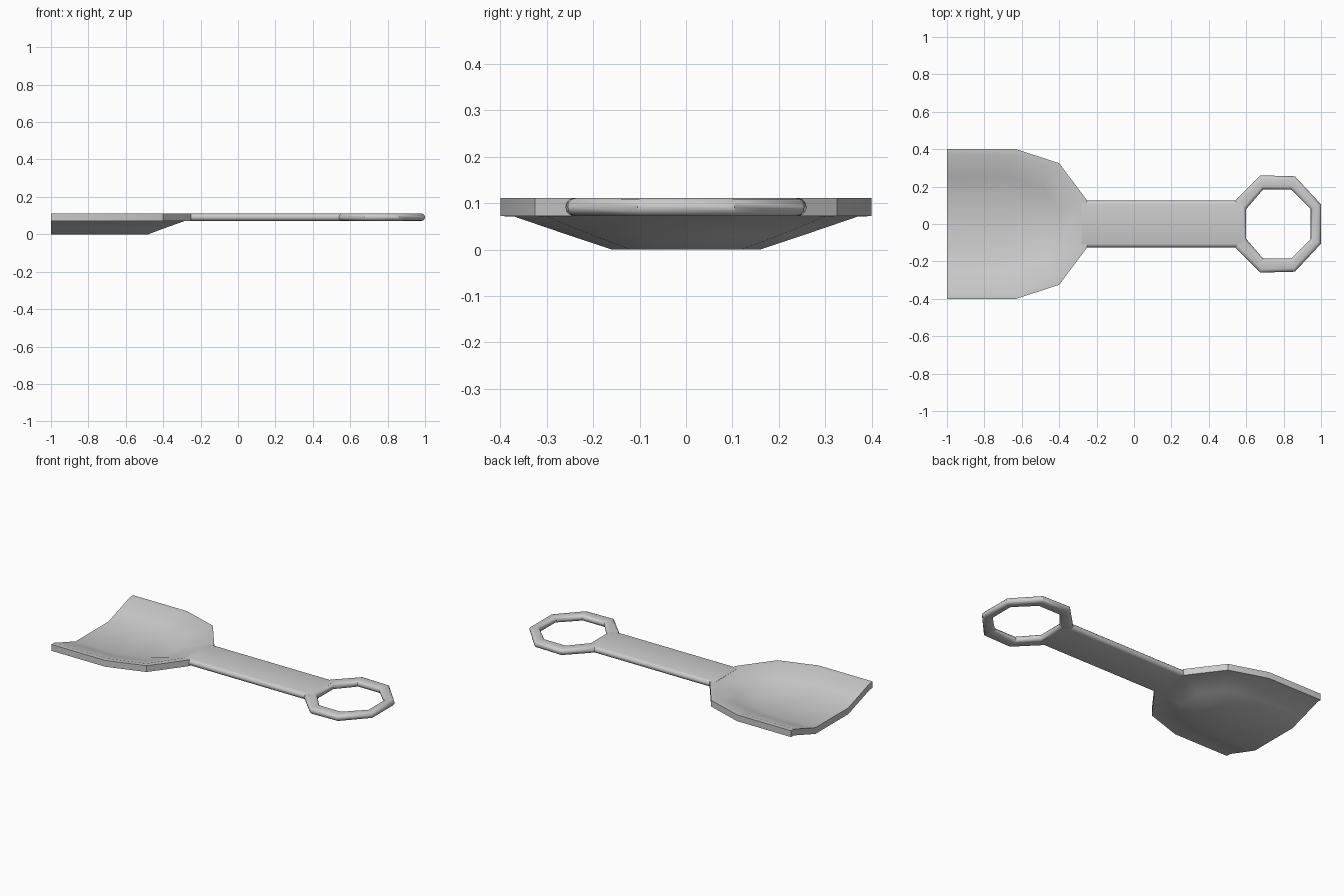
import bpy, bmesh, math
from mathutils import Vector

if "Cube" in bpy.data.objects:
    bpy.data.objects.remove(bpy.data.objects["Cube"])

Z_MID, R = 0.0915, 0.0195


def finish(bm, name, angle):
    bmesh.ops.recalc_face_normals(bm, faces=bm.faces)
    mesh = bpy.data.meshes.new(name)
    bm.to_mesh(mesh)
    bm.free()
    ob = bpy.data.objects.new(name, mesh)
    bpy.context.collection.objects.link(ob)
    bpy.ops.object.select_all(action='DESELECT')
    ob.select_set(True)
    bpy.context.view_layer.objects.active = ob
    bpy.ops.object.shade_smooth_by_angle(angle=math.radians(angle))
    return ob


def mirrored(half):
    return half + [(x, -y) for x, y in reversed(half)]


def rounded_loft(name, pairs, closed):
    """Sweep a flat bar with half-round edges between pairs of plan points."""
    bm = bmesh.new()
    loops = []
    for a, b in pairs:
        a, b = Vector(a), Vector(b)
        d = (b - a).normalized()
        loop = []
        for centre, start in ((b - d * R, -90), (a + d * R, 90)):
            for k in range(7):
                t = math.radians(start + 30 * k)
                p = centre + d * R * math.cos(t)
                loop.append(bm.verts.new((p.x, p.y, Z_MID + R * math.sin(t))))
        loops.append(loop)
    n = len(loops[0])
    for i in range(len(loops) if closed else len(loops) - 1):
        l0, l1 = loops[i], loops[(i + 1) % len(loops)]
        for j in range(n):
            k = (j + 1) % n
            bm.faces.new((l0[j], l0[k], l1[k], l1[j]))
    if not closed:
        bm.faces.new(loops[0])
        bm.faces.new(loops[-1])
    return finish(bm, name, 35)


# Scoop: open rings stepping down from the rim to the flat floor
bm = bmesh.new()
levels = [
    (0.072, [(-1, .4), (-.63, .4), (-.4, .325), (-.25, .125)]),
    (0.071, [(-1, .37), (-.64, .37), (-.42, .30), (-.285, .11)]),
    (0.030, [(-1, .25), (-.67, .25), (-.49, .20), (-.40, .08)]),
    (0.000, [(-1, .16), (-.70, .16), (-.56, .12), (-.48, .05)]),
]
rings = [[bm.verts.new((x, y, z)) for x, y in mirrored(half)] for z, half in levels]
for r0, r1 in zip(rings, rings[1:]):
    for j in range(7):
        bm.faces.new((r0[j], r0[j + 1], r1[j + 1], r1[j]))
floor = rings[-1]
for j in range(3):
    bm.faces.new((floor[j], floor[j + 1], floor[6 - j], floor[7 - j]))
# Thickness of the scoop wall
ext = bmesh.ops.extrude_face_region(bm, geom=bm.faces[:], use_keep_orig=True)
top = [g for g in ext['geom'] if isinstance(g, bmesh.types.BMVert)]
bmesh.ops.translate(bm, verts=top, vec=(0, 0, 0.039))
finish(bm, "scoop", 35)

# Handle bar
rounded_loft("handle", [((x, -.125), (x, .125)) for x in (-.28, .585)], False)

# Octagonal hanging ring
inner = mirrored([(.6, .08), (.69, .185), (.84, .185), (.945, .08)])
outer = mirrored([(.54, .125), (.675, .26), (.86, .255), (1, .105)])
rounded_loft("hanging_ring", list(zip(inner, outer)), True)
